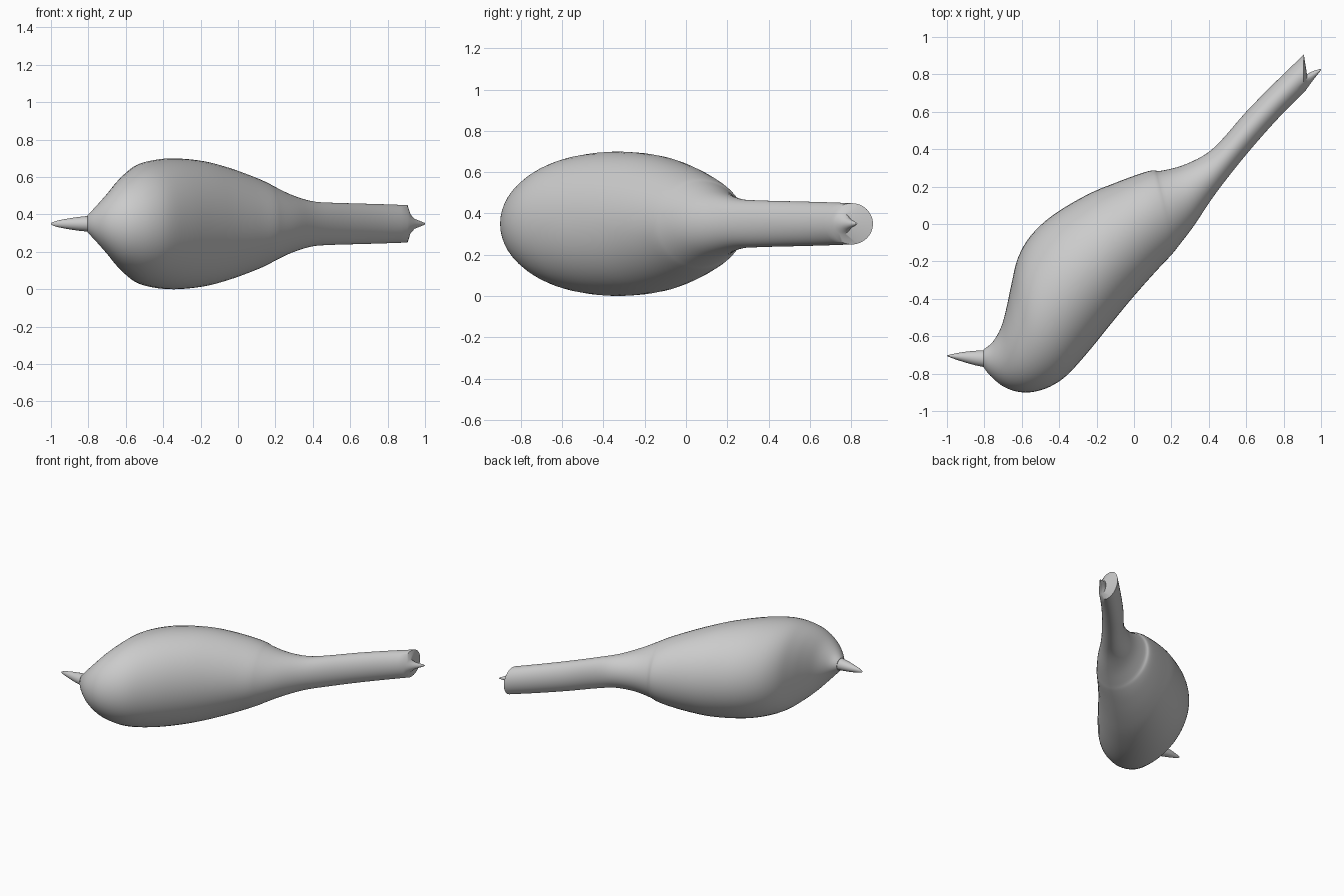
import bpy, bmesh, math
from mathutils import Vector

cube = bpy.data.objects.get("Cube")
if cube:
    bpy.data.objects.remove(cube, do_unlink=True)

MID_Z = 0.35
SIDES = 48

grey = bpy.data.materials.new("plain grey")
grey.use_nodes = True
colour = (0.6, 0.6, 0.6, 1)
grey.diffuse_color = colour
grey.node_tree.nodes["Principled BSDF"].inputs["Base Color"].default_value = colour


def smooth(rings, steps):
    """Catmull-Rom interpolation through a list of ring settings."""
    pts = [Vector(r) for r in rings]
    pts = [2 * pts[0] - pts[1]] + pts + [2 * pts[-1] - pts[-2]]
    out = []
    for a, b, c, d in zip(pts, pts[1:], pts[2:], pts[3:]):
        for i in range(steps):
            t = i / steps
            out.append(0.5 * (2 * b + (c - a) * t + (2 * a - 5 * b + 4 * c - d) * t ** 2
                              + (3 * b - a - 3 * c + d) * t ** 3))
    out.append(pts[-2])
    return out


def loft(name, rings):
    """Skin elliptical rings: (back x, back y, front x, front y, half height)."""
    bm = bmesh.new()
    loops = []
    for bx, by, fx, fy, h in rings:
        centre = Vector(((bx + fx) / 2, (by + fy) / 2, MID_Z))
        across = Vector(((bx - fx) / 2, (by - fy) / 2, 0))
        up = Vector((0, 0, h))
        loops.append([bm.verts.new(centre + across * math.cos(a) + up * math.sin(a))
                      for a in (2 * math.pi * i / SIDES for i in range(SIDES))])
    for p, q in zip(loops, loops[1:]):
        for i in range(SIDES):
            j = (i + 1) % SIDES
            bm.faces.new((p[i], p[j], q[j], q[i]))
    bm.faces.new(loops[0])
    bm.faces.new(loops[-1])
    bmesh.ops.recalc_face_normals(bm, faces=bm.faces)
    mesh = bpy.data.meshes.new(name)
    bm.to_mesh(mesh)
    bm.free()
    mesh.materials.append(grey)
    obj = bpy.data.objects.new(name, mesh)
    bpy.context.collection.objects.link(obj)
    bpy.ops.object.select_all(action="DESELECT")
    obj.select_set(True)
    bpy.context.view_layer.objects.active = obj
    bpy.ops.object.shade_smooth_by_angle(angle=math.radians(38))
    return obj


# Bulbous body running into the slim neck
bulb = [
    (-0.805, -0.672, -0.805, -0.765, 0.045),
    (-0.755, -0.63, -0.77, -0.81, 0.09),
    (-0.71, -0.55, -0.70, -0.868, 0.155),
    (-0.68, -0.44, -0.62, -0.897, 0.22),
    (-0.655, -0.32, -0.54, -0.898, 0.27),
    (-0.62, -0.18, -0.45, -0.87, 0.315),
    (-0.55, -0.06, -0.36, -0.81, 0.34),
    (-0.43, 0.05, -0.25, -0.69, 0.35),
    (-0.25, 0.157, -0.12, -0.53, 0.335),
    (-0.10, 0.22, 0.00, -0.385, 0.30),
    (0.03, 0.268, 0.12, -0.25, 0.255),
    (0.10, 0.287, 0.20, -0.165, 0.222),
    (0.14, 0.284, 0.24, -0.115, 0.20),
    (0.25, 0.31, 0.32, -0.01, 0.155),
    (0.37, 0.365, 0.42, 0.14, 0.121),
    (0.46, 0.44, 0.53, 0.285, 0.113),
    (0.60, 0.60, 0.65, 0.43, 0.109),
    (0.75, 0.753, 0.78, 0.575, 0.105),
    (0.908, 0.906, 0.905, 0.70, 0.10),
]

# Cut-off neck end narrowing to a small spike
spike = [
    (0.925, 0.80, 0.92, 0.717, 0.05),
    (0.945, 0.812, 0.945, 0.752, 0.026),
    (0.97, 0.822, 0.97, 0.785, 0.016),
    (1.0, 0.83, 1.0, 0.822, 0.004),
]
loft("body_and_neck", smooth(bulb, 4) + spike)

# Short pointed beak
beak = [
    (-0.80, -0.675, -0.80, -0.765, 0.042),
    (-0.85, -0.678, -0.85, -0.755, 0.037),
    (-0.91, -0.684, -0.91, -0.738, 0.028),
    (-0.965, -0.694, -0.965, -0.72, 0.017),
    (-0.99, -0.70, -0.99, -0.71, 0.009),
    (-1.0, -0.703, -1.0, -0.706, 0.004),
]
loft("beak", smooth(beak, 3))
